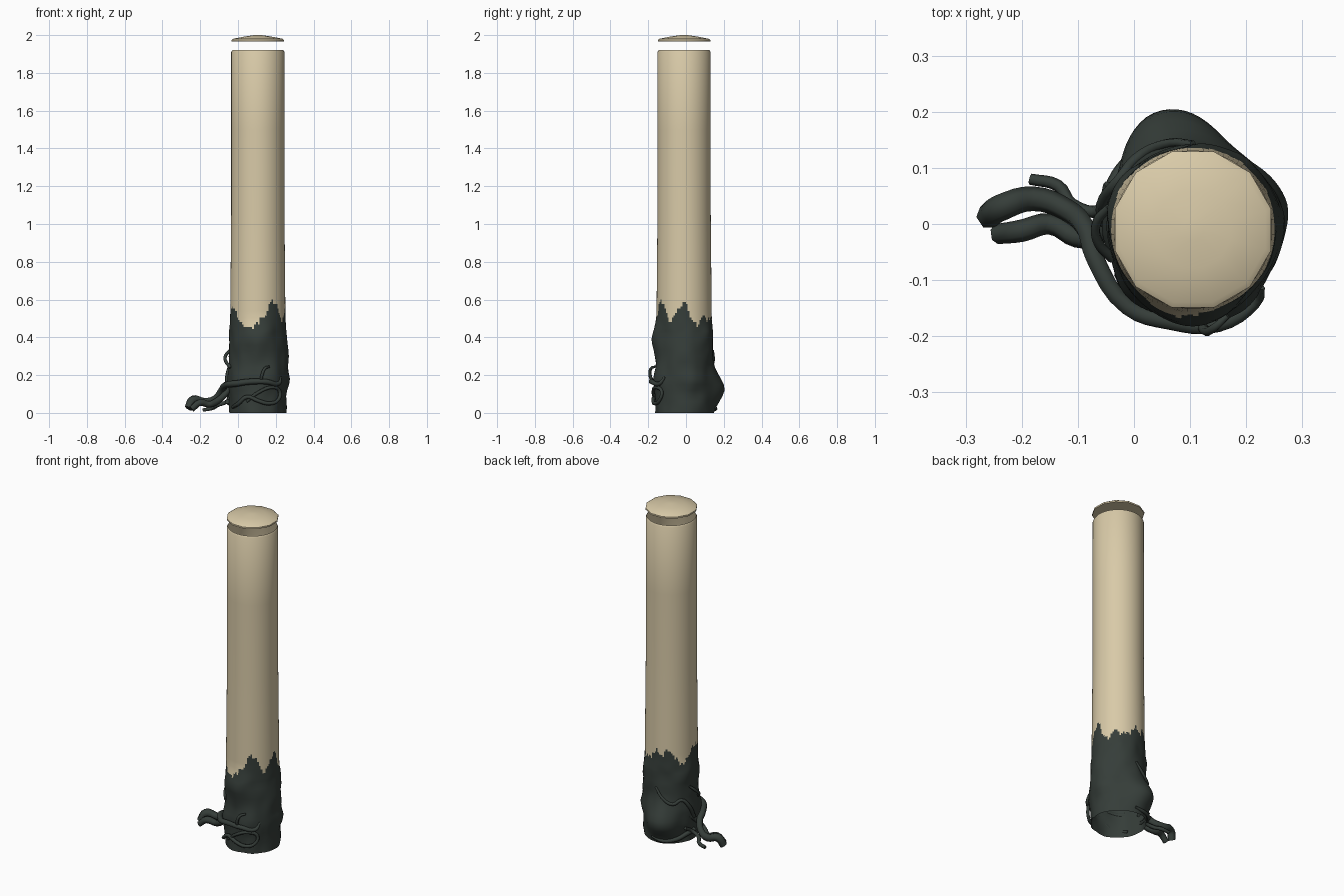
import bpy, bmesh, math
from mathutils import Vector, noise

CX, CY = 0.105, -0.01


def material(name, col):
    m = bpy.data.materials.new(name)
    m.diffuse_color = (*col, 1)
    return m


BEIGE = material("pale beige", (0.69, 0.59, 0.39))
DARK = material("dark green grey", (0.036, 0.047, 0.041))


def make(name, bm, mats, angle=40):
    me = bpy.data.meshes.new(name)
    bm.to_mesh(me)
    bm.free()
    ob = bpy.data.objects.new(name, me)
    bpy.context.collection.objects.link(ob)
    for m in mats:
        me.materials.append(m)
    bpy.ops.object.select_all(action='DESELECT')
    ob.select_set(True)
    bpy.context.view_layer.objects.active = ob
    bpy.ops.object.shade_smooth_by_angle(angle=math.radians(angle))
    return ob


def loft(bm, rings):
    out = []
    for a, b in zip(rings, rings[1:]):
        n = len(a)
        for i in range(n):
            j = (i + 1) % n
            out.append(bm.faces.new((a[i], a[j], b[j], b[i])))
    return out


# Lumps of the growth: angle, height, size, angular width, height width
LUMPS = [(104, 0.13, 0.072, 30, 0.09), (5, 0.31, 0.018, 35, 0.08), (20, 0.17, 0.018, 35, 0.06),
         (-90, 0.39, 0.026, 35, 0.07), (165, 0.2, 0.012, 30, 0.1), (-60, 0.18, 0.02, 30, 0.07),
         (60, 0.4, 0.012, 30, 0.06), (-130, 0.16, 0.014, 30, 0.07), (150, 0.4, 0.012, 25, 0.05)]
# Upper edge of the growth every 15 degrees, starting at +x
EDGE = [0.6, 0.5, 0.46, 0.53, 0.48, 0.5, 0.56, 0.52, 0.57, 0.5, 0.46, 0.5,
        0.57, 0.55, 0.56, 0.5, 0.45, 0.46, 0.48, 0.51, 0.6, 0.56, 0.47, 0.54]
COLS = 96


def radius(deg, z):
    r = 0.141 + 0.01 * max(0, 1 - z / 1.05)
    if z < 0.52:
        for a, h, s, wa, wz in LUMPS:
            d = (deg - a + 180) % 360 - 180
            r += s * math.exp(-(d / wa) ** 2 - ((z - h) / wz) ** 2)
        t = math.radians(deg)
        f = min(1, (0.52 - z) / 0.1)
        r += 0.007 * f * noise.noise(Vector((2.2 * math.cos(t), 2.2 * math.sin(t), z * 14)))
    return r


def edge_height(col):
    u = (col + 0.5) / COLS * 24
    i, f = int(u), u % 1
    h = EDGE[i] * (1 - f) + EDGE[(i + 1) % 24] * f
    return h + 0.028 * noise.noise(Vector((col * 1.37, 3.1, 0.4)))


# Post shaft with lumpy dark foot, open at both ends
bm = bmesh.new()
zs = [i * 0.03 for i in range(14)] + [0.42 + i * 0.012 for i in range(20)] + [0.68, 0.85, 1.05, 1.5, 1.91]
rings = []
for z in zs + [1.92]:
    ring = []
    for c in range(COLS):
        deg = 360 * c / COLS
        t = math.radians(deg)
        r = radius(deg, z) - (0.006 if z == 1.92 else 0)
        ring.append(bm.verts.new((CX + r * math.cos(t), CY + r * math.sin(t), z)))
    rings.append(ring)
for k, f in enumerate(loft(bm, rings)):
    f.material_index = 1 if f.calc_center_median().z < edge_height(k % COLS) else 0
make("post_shaft", bm, [BEIGE, DARK])

# Floating domed cap
bm = bmesh.new()
rings = []
for r, z in [(0.144, 1.965), (0.144, 1.974), (0.134, 1.981), (0.07, 1.993), (0.02, 2.0)]:
    rings.append([bm.verts.new((CX + r * math.cos(math.radians(15 + 30 * i)),
                                CY + r * math.sin(math.radians(15 + 30 * i)), z)) for i in range(12)])
loft(bm, rings)
bm.faces.new(rings[-1])
bm.faces.new(rings[0][::-1])
make("post_cap", bm, [BEIGE], 50)


# Tendrils: swept tubes, each point is x, y, z, radius
def tendril(name, pts):
    cu = bpy.data.curves.new(name, 'CURVE')
    cu.dimensions = '3D'
    cu.bevel_depth = 1.0
    cu.bevel_resolution = 1
    cu.resolution_u = 4
    cu.use_fill_caps = True
    sp = cu.splines.new('BEZIER')
    sp.bezier_points.add(len(pts) - 1)
    for p, (x, y, z, r) in zip(sp.bezier_points, pts):
        p.co = (x, y, z)
        p.radius = r
        p.handle_left_type = p.handle_right_type = 'AUTO'
    ob = bpy.data.objects.new(name, cu)
    bpy.context.collection.objects.link(ob)
    cu.materials.append(DARK)


def wrap(pts):
    """Points given as angle, height, offset from the foot surface, radius."""
    out = []
    for a, z, off, r in pts:
        d = radius(a, z) + off
        t = math.radians(a)
        out.append((CX + d * math.cos(t), CY + d * math.sin(t), z, r))
    return out


tendril("long_tendril", [(-0.262, 0.012, 0.024, 0.022), (-0.235, 0.03, 0.07, 0.024), (-0.18, 0.045, 0.06, 0.022),
                         (-0.12, 0.025, 0.075, 0.02), (-0.085, -0.01, 0.12, 0.019), (-0.07, -0.06, 0.145, 0.018)]
        + wrap([(-130, 0.155, 0.012, 0.017), (-105, 0.165, 0.012, 0.016), (-75, 0.165, 0.008, 0.014),
                (-50, 0.155, 0.006, 0.012), (-40, 0.19, 0.0, 0.006)]))
tendril("second_tendril", [(-0.245, -0.018, 0.02, 0.018), (-0.2, -0.012, 0.055, 0.02), (-0.15, 0.0, 0.045, 0.019),
                           (-0.1, -0.025, 0.07, 0.018), (-0.06, -0.02, 0.11, 0.016), (-0.04, 0.03, 0.15, 0.013)])
tendril("thin_tendril", [(-0.185, 0.08, 0.015, 0.01), (-0.135, 0.068, 0.025, 0.011), (-0.11, 0.035, 0.04, 0.011),
                         (-0.06, 0.025, 0.06, 0.011), (-0.045, 0.07, 0.09, 0.01)])
tendril("front_loop", wrap([(-150, 0.03, 0.004, 0.009), (-128, 0.05, 0.012, 0.011), (-110, 0.085, 0.012, 0.011),
                            (-90, 0.065, 0.012, 0.011), (-68, 0.05, 0.014, 0.011), (-50, 0.07, 0.014, 0.01),
                            (-46, 0.115, 0.008, 0.01), (-62, 0.135, 0.006, 0.009), (-88, 0.11, 0.008, 0.009),
                            (-112, 0.06, 0.006, 0.008)]))
tendril("front_curl", wrap([(-85, 0.16, 0.004, 0.009), (-83, 0.2, 0.02, 0.009), (-78, 0.235, 0.024, 0.008),
                            (-68, 0.245, 0.008, 0.006)]))
tendril("side_curl", wrap([(-160, 0.24, 0.0, 0.009), (-172, 0.27, 0.018, 0.009), (176, 0.3, 0.018, 0.009),
                           (165, 0.33, 0.004, 0.007)]))
tendril("back_vine", wrap([(175, 0.14, 0.006, 0.011), (160, 0.22, 0.008, 0.011), (145, 0.26, 0.006, 0.01),
                           (128, 0.24, 0.004, 0.01), (108, 0.27, 0.006, 0.009), (90, 0.33, 0.0, 0.007)]))
tendril("back_root", wrap([(178, 0.06, 0.008, 0.013), (155, 0.05, 0.012, 0.013), (135, 0.03, 0.01, 0.012),
                           (110, 0.02, 0.008, 0.01), (85, 0.03, 0.0, 0.008)]))
